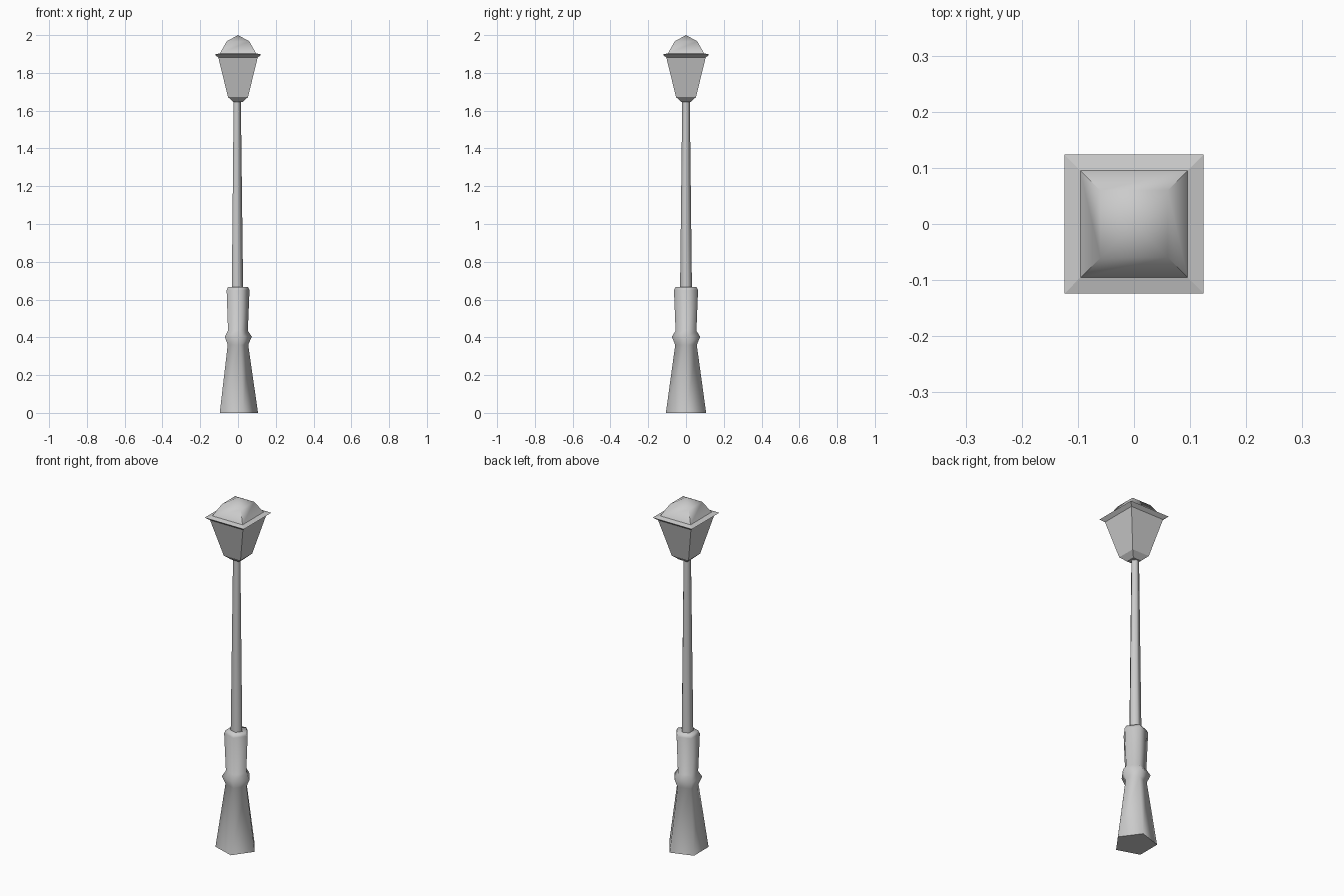
import bpy, bmesh
from math import cos, sin, pi, radians, sqrt

if "Cube" in bpy.data.objects:
    bpy.data.objects.remove(bpy.data.objects["Cube"])


def turned(name, profile, sides, phase=0.0, x=0.0, smooth=None):
    """Stack of n-sided rings from (radius, z) pairs; radius 0 makes an apex."""
    bm = bmesh.new()
    rings = []
    for r, z in profile:
        if r == 0:
            rings.append([bm.verts.new((x, 0, z))] * sides)
        else:
            rings.append([bm.verts.new((x + r * cos(phase + 2 * pi * i / sides),
                                        r * sin(phase + 2 * pi * i / sides), z))
                          for i in range(sides)])
    for a, b in zip(rings, rings[1:]):
        for i in range(sides):
            j = (i + 1) % sides
            quad = [a[i], a[j], b[j], b[i]]
            bm.faces.new(list(dict.fromkeys(quad)))
    # close the flat ends
    for ring, (r, z) in zip((rings[0], rings[-1]), (profile[0], profile[-1])):
        if r > 0:
            bm.faces.new(ring)
    bmesh.ops.recalc_face_normals(bm, faces=bm.faces)
    mesh = bpy.data.meshes.new(name)
    bm.to_mesh(mesh)
    bm.free()
    obj = bpy.data.objects.new(name, mesh)
    bpy.context.collection.objects.link(obj)
    if smooth:
        bpy.ops.object.select_all(action='DESELECT')
        obj.select_set(True)
        bpy.context.view_layer.objects.active = obj
        bpy.ops.object.shade_smooth_by_angle(angle=radians(smooth))
    return obj


def square(name, profile, smooth=None):
    """Four-sided part from (half width, z) pairs."""
    return turned(name, [(h * sqrt(2), z) for h, z in profile], 4, pi / 4, 0, smooth)


POST_X = -0.006

# five-sided flared base with ring and collar
turned("post_base", [(0.112, 0), (0.06, 0.36), (0.079, 0.403), (0.058, 0.435),
                     (0.067, 0.65), (0.058, 0.667)], 5, 0, POST_X, 80)
# slim tapering pole
turned("pole", [(0.033, 0.66), (0.021, 1.655)], 5, 0, POST_X, 80)

# square lantern: foot and glass box
square("lantern_body", [(0.025, 1.646), (0.053, 1.672), (0.105, 1.885)])
# thin overhanging rim
square("lantern_rim", [(0.103, 1.88), (0.124, 1.897), (0.095, 1.904)])
# faceted dome roof
square("lantern_roof", [(0.096, 1.903), (0.06, 1.967), (0, 2.0)], 70)
